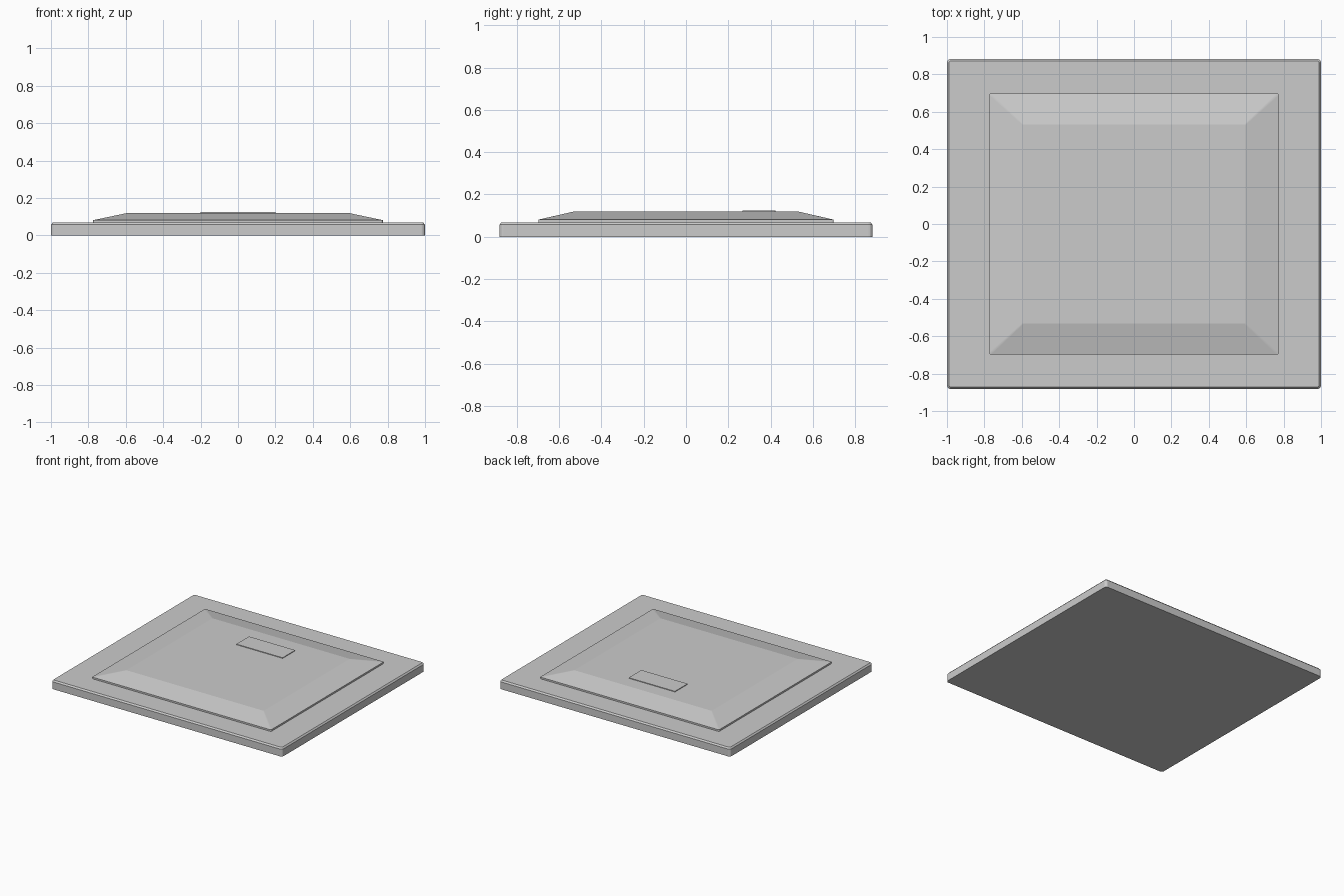
import bpy, bmesh, math

if "Cube" in bpy.data.objects:
    bpy.data.objects.remove(bpy.data.objects["Cube"])


def rounded_ring(hx, hy, r, steps=4):
    """Outline of a rounded rectangle, counter-clockwise."""
    pts = []
    for i, (sx, sy) in enumerate([(1, 1), (-1, 1), (-1, -1), (1, -1)]):
        for k in range(steps + 1):
            a = math.pi / 2 * (i + k / steps)
            pts.append((sx * (hx - r) + r * math.cos(a),
                        sy * (hy - r) + r * math.sin(a)))
    return pts


def stacked_slab(name, levels, center_y=0.0):
    """Closed solid through rounded rectangles (half x, half y, radius, z)."""
    bm = bmesh.new()
    rings = [[bm.verts.new((x, y + center_y, z)) for x, y in rounded_ring(hx, hy, r)]
             for hx, hy, r, z in levels]
    n = len(rings[0])
    for low, high in zip(rings, rings[1:]):
        for i in range(n):
            j = (i + 1) % n
            bm.faces.new((low[i], low[j], high[j], high[i]))
    bm.faces.new(rings[0][::-1])
    bm.faces.new(rings[-1])
    mesh = bpy.data.meshes.new(name)
    bm.to_mesh(mesh)
    bm.free()
    obj = bpy.data.objects.new(name, mesh)
    bpy.context.collection.objects.link(obj)
    return obj


# Base board with softened corners and a chamfered top rim
stacked_slab("base_board", [
    (1.0, 0.882, 0.02, 0.0),
    (1.0, 0.882, 0.02, 0.057),
    (0.99, 0.872, 0.012, 0.068),
])

# Raised panel: short upright edge, then a shallow slope to the flat top
stacked_slab("raised_panel", [
    (0.774, 0.698, 0.01, 0.066),
    (0.774, 0.698, 0.01, 0.081),
    (0.594, 0.532, 0.005, 0.119),
])

# Thin plate near the back of the panel
stacked_slab("label_plate", [
    (0.2, 0.078, 0.002, 0.115),
    (0.2, 0.078, 0.002, 0.124),
], center_y=0.344)
